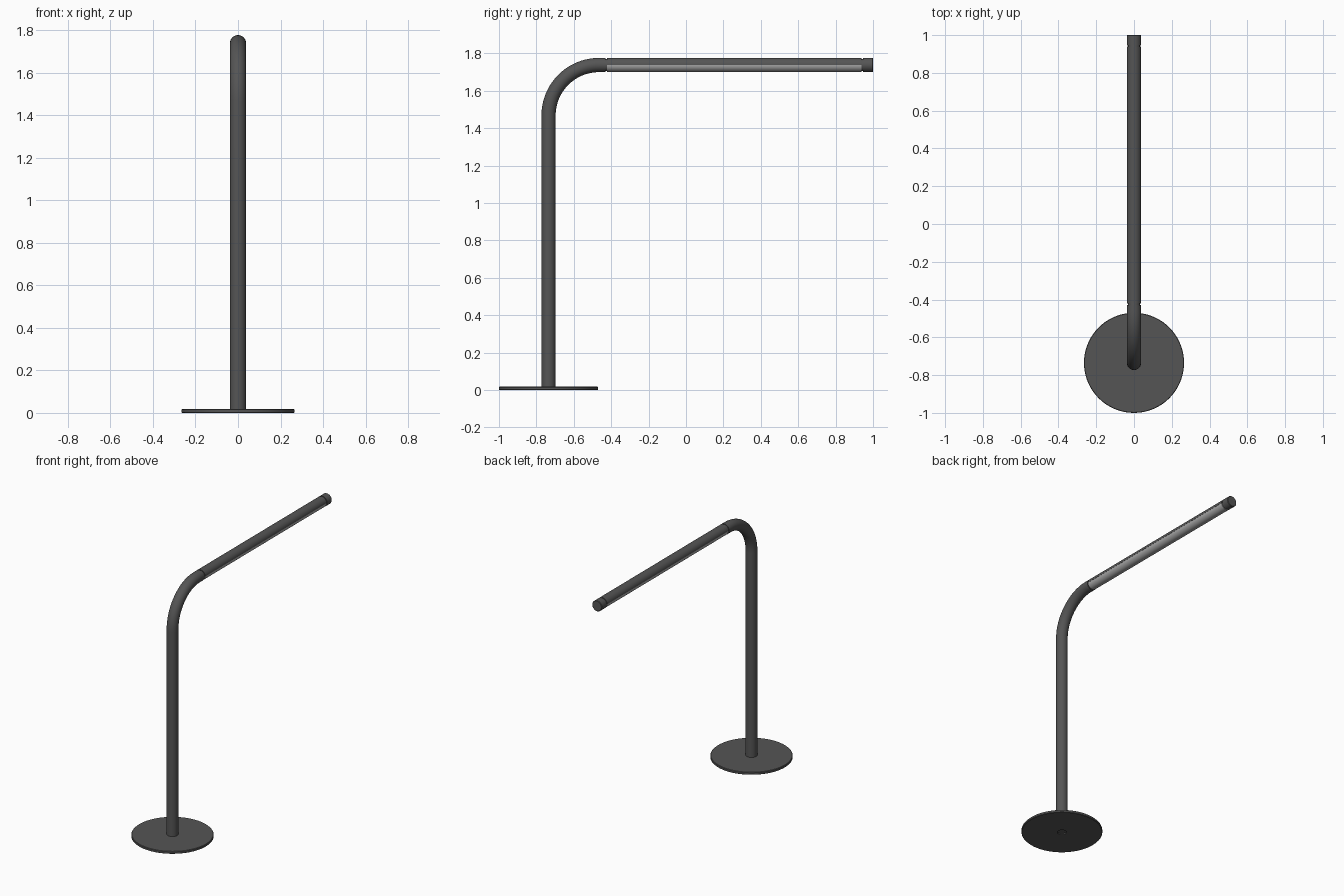
import bpy, bmesh
from math import pi, sin, cos, radians

if "Cube" in bpy.data.objects:
    bpy.data.objects.remove(bpy.data.objects["Cube"])

R = 0.038          # tube radius
PY = -0.735        # pole position
AZ = 1.738         # arm height
BEND = 0.27        # bend radius
SEAM_A, SEAM_B = -0.425, 0.943


def material(name, value):
    m = bpy.data.materials.new(name)
    m.diffuse_color = (value, value, value, 1)
    m.use_nodes = True
    m.node_tree.nodes["Principled BSDF"].inputs["Base Color"].default_value = m.diffuse_color
    return m


DARK = material("dark_metal", 0.09)
LIGHT = material("diffuser_plastic", 0.4)


def finish(bm, name, mat):
    bmesh.ops.recalc_face_normals(bm, faces=bm.faces)
    me = bpy.data.meshes.new(name)
    bm.to_mesh(me)
    bm.free()
    ob = bpy.data.objects.new(name, me)
    bpy.context.collection.objects.link(ob)
    me.materials.append(mat)
    bpy.ops.object.select_all(action='DESELECT')
    ob.select_set(True)
    bpy.context.view_layer.objects.active = ob
    bpy.ops.object.shade_smooth_by_angle(angle=radians(35))
    return ob


def loft(name, rings, mat):
    """Skin closed rings of points in order and cap both ends."""
    bm = bmesh.new()
    loops = [[bm.verts.new(p) for p in ring] for ring in rings]
    n = len(loops[0])
    for a, b in zip(loops, loops[1:]):
        for i in range(n):
            j = (i + 1) % n
            bm.faces.new((a[i], a[j], b[j], b[i]))
    bm.faces.new(loops[0])
    bm.faces.new(loops[-1])
    return finish(bm, name, mat)


def arm_ring(y, r, start=0, end=2 * pi, n=40):
    """Circle or half circle around the arm axis."""
    full = end - start > 6
    steps = n if full else n + 1
    return [(r * cos(start + (end - start) * i / n), y,
             AZ + r * sin(start + (end - start) * i / n)) for i in range(steps)]


def arm_tube(name, profile, mat, **arc):
    return loft(name, [arm_ring(y, r, **arc) for y, r in profile], mat)


def disc_ring(z, r, n=72):
    return [(r * cos(2 * pi * i / n), PY + r * sin(2 * pi * i / n), z) for i in range(n)]


# round base plate with a small recess underneath
base_profile = [(0.008, 0.03), (0, 0.03), (0, 0.262), (0.003, 0.265),
                (0.015, 0.265), (0.018, 0.262), (0.018, 0.02)]
loft("base_plate", [disc_ring(z, r) for z, r in base_profile], DARK)

# pole and bend: circles swept along an L-shaped path
path = [(PY, 0.012, 0)]
for i in range(25):
    a = pi / 2 * i / 24
    path.append((PY + BEND * (1 - cos(a)), AZ - BEND + BEND * sin(a), a))
path.append((SEAM_A - 0.005, AZ, pi / 2))
rings = []
for y, z, a in path:
    rings.append([(R * cos(t), y - R * sin(t) * cos(a), z + R * sin(t) * sin(a))
                  for t in (2 * pi * k / 40 for k in range(40))])
loft("bent_pole", rings, DARK)

# recessed core that shows as a groove at both seams
arm_tube("arm_core", [(SEAM_A - 0.02, 0.033), (SEAM_B + 0.02, 0.033)], DARK)

# lamp head: upper housing and lower light diffuser
span = (SEAM_A + 0.003, SEAM_B - 0.004)
arm_tube("lamp_housing", [(y, R) for y in span], DARK, start=0, end=pi, n=24)
arm_tube("light_diffuser", [(y, R - 0.001) for y in span], LIGHT, start=pi, end=2 * pi, n=24)

# end cap with slightly softened edge
arm_tube("end_cap", [(SEAM_B + 0.003, R), (0.997, R), (1.0, R - 0.003)], DARK)
